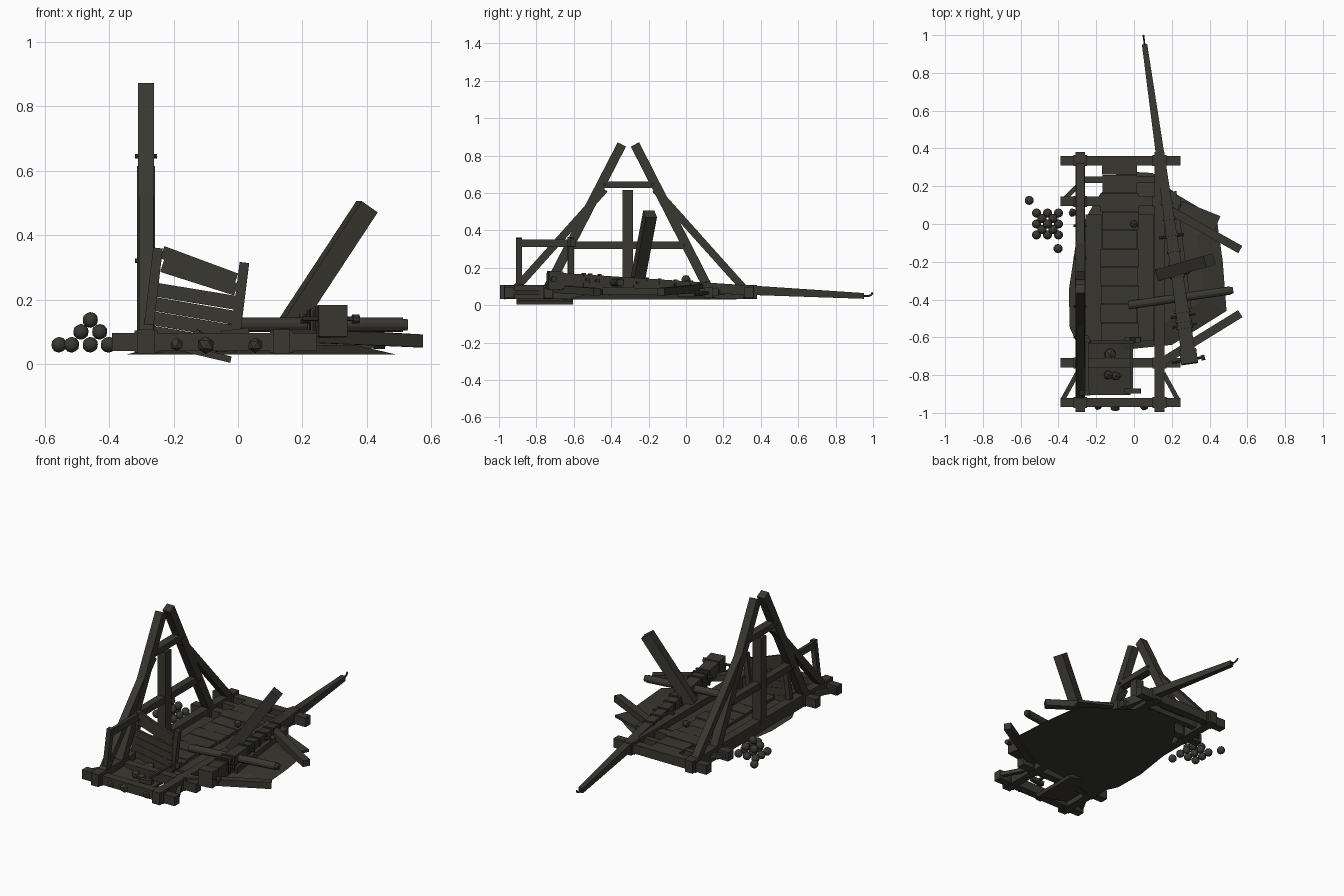
import bpy, bmesh, math, random
from mathutils import Vector, Matrix
random.seed(4)

def mat(name, c):
    m = bpy.data.materials.new(name)
    m.diffuse_color = (*c, 1)
    return m

WOOD = mat("dark weathered wood", (0.040, 0.038, 0.029))

def finish(name, bm):
    bmesh.ops.recalc_face_normals(bm, faces=bm.faces)
    me = bpy.data.meshes.new(name)
    bm.to_mesh(me)
    bm.free()
    me.materials.append(WOOD)
    ob = bpy.data.objects.new(name, me)
    bpy.context.collection.objects.link(ob)
    return ob

def beam(name, p, q, w, h=None, end=1.0, sides=4, up=(0, 0, 1)):
    """Bar from p to q, w wide sideways and h deep along up, scaled by end at q."""
    h = h or w
    p, q = Vector(p), Vector(q)
    d = (q - p).normalized()
    up = Vector(up)
    if abs(d.dot(up)) > 0.95:
        up = Vector((0, 1, 0))
    s = d.cross(up).normalized()
    u = s.cross(d)
    bm = bmesh.new()
    rings = []
    for c, k in ((p, 1), (q, end)):
        ring = []
        for i in range(sides):
            a = 2 * math.pi * (i + 0.5) / sides
            r = 0.5 / math.cos(math.pi / sides)
            ring.append(bm.verts.new(c + s * (math.cos(a) * r * w * k) + u * (math.sin(a) * r * h * k)))
        rings.append(ring)
    for i in range(sides):
        j = (i + 1) % sides
        bm.faces.new((rings[0][i], rings[0][j], rings[1][j], rings[1][i]))
    bm.faces.new(rings[0])
    bm.faces.new(rings[1])
    return finish(name, bm)

def ball(name, c, r, rough=0.0):
    bm = bmesh.new()
    bmesh.ops.create_icosphere(bm, subdivisions=2 if not rough else 1, radius=r)
    for v in bm.verts:
        v.co = v.co * (1 + random.uniform(-rough, rough)) + Vector(c)
    ob = finish(name, bm)
    if not rough:
        for f in ob.data.polygons:
            f.use_smooth = True

# ground mound under the wreck
edge = [(-0.26, -0.72), (-0.34, -0.55), (-0.345, -0.35), (-0.30, -0.05), (-0.20, 0.13), (-0.08, 0.28),
        (0.10, 0.27), (0.22, 0.16), (0.33, 0.095), (0.44, 0.015), (0.47, -0.2), (0.49, -0.46),
        (0.33, -0.56), (0.20, -0.64), (0.0, -0.66)]
bm = bmesh.new()
mid = Vector((0.06, -0.24, 0))
low = [bm.verts.new((x, y, 0.03)) for x, y in edge]
top = [bm.verts.new(mid + (Vector((x, y, 0)) - mid) * 0.72 + Vector((0, 0, 0.058))) for x, y in edge]
for i in range(len(edge)):
    j = (i + 1) % len(edge)
    bm.faces.new((low[i], low[j], top[j], top[i]))
bm.faces.new(low)
bm.faces.new(top)
finish("ground_mound", bm)

# base frame
for side, x in (("left", -0.285), ("right", 0.135)):
    beam(side + "_base_rail", (x, -0.995, 0.07), (x, 0.38, 0.07), 0.052, 0.075)
for i, y in enumerate((-0.945, -0.735, 0.12, 0.335)):
    beam(f"cross_beam_{i}", (-0.39, y, 0.068), (0.245, y, 0.068), 0.05, 0.056)
    for x in (-0.285, 0.135):
        beam("joint_block", (x - 0.036, y, 0.07), (x + 0.036, y, 0.07), 0.058, 0.07)
beam("inner_cross_beam", (-0.26, 0.235, 0.07), (0.12, 0.235, 0.07), 0.035, 0.045)
for x, s in ((-0.30, -1), (0.155, 1)):
    beam("corner_brace", (x + s * 0.08, -0.935, 0.07), (x, -0.79, 0.07), 0.024)
    beam("corner_brace", (x + s * 0.07, 0.13, 0.07), (x, 0.20, 0.07), 0.024)

# plank deck down the middle
for i in range(10):
    y = 0.31 - i * 0.098
    l, r = random.uniform(0, 0.015), random.uniform(0, 0.015)
    beam(f"deck_plank_{i}", (-0.165 - l, y, 0.088), (0.015 + r, y, 0.088 + random.uniform(-.006, .006)), 0.094, 0.016)
for x in (-0.215, 0.06):
    beam("deck_side_board", (x, 0.05, 0.068), (x, -0.62, 0.068), 0.085, 0.014)

# standing A-frame
X = -0.285
beam("front_leg", (X, -0.745, 0.08), (X, -0.343, 0.86), 0.05)
beam("back_leg", (X, 0.125, 0.08), (X, -0.273, 0.86), 0.05)
beam("front_outer_brace", (X, -0.91, 0.09), (X, -0.435, 0.62), 0.045, 0.04)
beam("back_outer_brace", (X, 0.31, 0.09), (X, -0.165, 0.62), 0.045, 0.04)
beam("lower_tie", (X, -0.63, 0.32), (X, 0.01, 0.32), 0.045, 0.04)
beam("upper_tie", (X, -0.45, 0.645), (X, -0.165, 0.645), 0.05, 0.036)
beam("centre_post", (X, -0.312, 0.08), (X, -0.312, 0.615), 0.055)
for y, z in ((-0.435, 0.645), (-0.18, 0.645), (-0.60, 0.32), (-0.01, 0.32)):
    beam("frame_peg", (X - 0.034, y, z), (X + 0.034, y, z), 0.014, sides=8)

# fallen second frame
beam("leaning_post", (0.145, -0.265, 0.10), (0.400, -0.192, 0.488), 0.062)
beam("fallen_brace_back", (0.16, 0.09, 0.095), (0.562, -0.135, 0.072), 0.044, 0.04)
beam("fallen_brace_front", (0.14, -0.735, 0.09), (0.562, -0.475, 0.072), 0.044, 0.04)
beam("fallen_plank", (0.24, 0.08, 0.065), (0.44, 0.0, 0.055), 0.09, 0.015)
beam("fallen_plank", (0.19, 0.17, 0.07), (0.27, -0.45, 0.075), 0.07, 0.04)
beam("axle_log", (-0.03, -0.43, 0.122), (0.51, -0.352, 0.122), 0.044, sides=12)
beam("axle_collar", (0.505, -0.353, 0.122), (0.525, -0.35, 0.122), 0.036, sides=12)

# throwing arm with bands and hook
A, B = Vector((0.295, -0.74, 0.135)), Vector((0.056, 0.95, 0.05))
beam("throwing_arm", A, B, 0.078, 0.085, end=0.36)
beam("arm_butt_block", A, A.lerp(B, 0.045), 0.09, 0.098)
for t in (0.11, 0.13, 0.16, 0.27, 0.31, 0.35, 0.40, 0.45, 0.50):
    k = 1 - 0.64 * t
    beam("arm_band", A.lerp(B, t), A.lerp(B, t + 0.007), 0.094 * k, 0.10 * k)
for t in (0.12, 0.15, 0.28, 0.40):
    c = A.lerp(B, t)
    beam("arm_bolt", c + Vector((-0.065, -0.01, 0.01)), c + Vector((0.065, 0.01, 0.01)), 0.014, sides=8)
beam("butt_rod", (0.20, -0.735, 0.14), (0.37, -0.705, 0.14), 0.014, sides=8)
beam("butt_rod_end", (0.355, -0.71, 0.14), (0.375, -0.705, 0.14), 0.028, sides=8)
hook = [B, Vector((0.053, 0.975, 0.049)), Vector((0.051, 0.99, 0.055)), Vector((0.05, 0.998, 0.068))]
for p, q in zip(hook, hook[1:]):
    beam("arm_hook", p, q, 0.009, sides=6)

# broken weight box
beam("box_post_left_back", (-0.28, -0.615, 0.09), (-0.248, -0.615, 0.36), 0.03)
beam("box_post_left_front", (-0.28, -0.893, 0.09), (-0.248, -0.893, 0.36), 0.03)
beam("box_post_right_back", (-0.012, -0.615, 0.06), (0.02, -0.615, 0.315), 0.03)
beam("box_top_rail", (-0.25, -0.905, 0.332), (-0.25, -0.59, 0.332), 0.02, 0.04)
for i, (zl, zr, h) in enumerate(((0.347, 0.262, 0.04), (0.305, 0.232, 0.04), (0.232, 0.19, 0.043),
                                 (0.187, 0.143, 0.043), (0.142, 0.098, 0.043), (0.097, 0.053, 0.043))):
    l = -0.235 if i < 2 else -0.262
    beam(f"box_back_plank_{i}", (l, -0.625, zl), (-0.006, -0.625, zr), 0.016, h)
beam("box_floor", (-0.25, -0.755, 0.068), (-0.022, -0.755, 0.014), 0.30, 0.02)
beam("box_side_bar", (-0.012, -0.89, 0.10), (-0.012, -0.61, 0.10), 0.014)
for y in (-0.885, -0.61):
    beam("box_side_bracket", (-0.05, y, 0.09), (0.035, y, 0.10), 0.026)

# loose stones
for c, r in (((-0.125, -0.69, 0.075), 0.034), ((-0.135, -0.80, 0.07), 0.028), ((-0.095, -0.805, 0.065), 0.026),
             ((-0.19, -0.965, 0.06), 0.022), ((-0.10, -0.968, 0.06), 0.028), ((0.055, -0.965, 0.06), 0.026),
             ((-0.065, -0.95, 0.06), 0.022), ((-0.325, 0.06, 0.065), 0.024), ((0.0, 0.0, 0.115), 0.024)):
    ball("stone", c, r, 0.12)

# stacked shot
for n, z in ((3, 0.06), (2, 0.10), (1, 0.137)):
    for i in range(n):
        for j in range(n):
            ball("shot_ball", (-0.458 + (i - (n - 1) / 2) * 0.058, (j - (n - 1) / 2) * 0.058, z), 0.0245)
for x, y in ((-0.555, 0.125), (-0.402, -0.13)):
    ball("loose_shot_ball", (x, y, 0.06), 0.0245)
